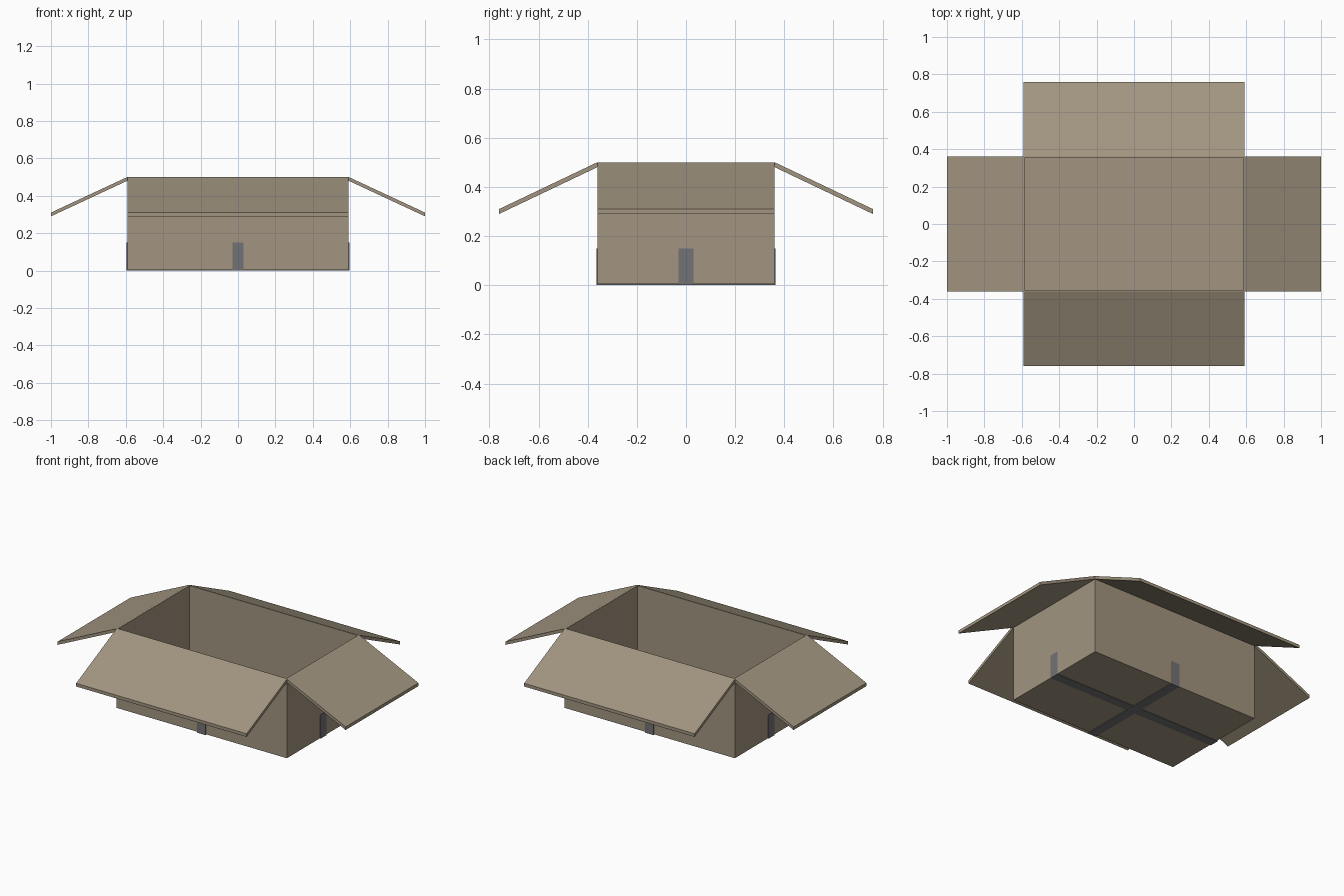
import bpy, bmesh
from math import pi
from mathutils import Matrix

if "Cube" in bpy.data.objects:
    bpy.data.objects.remove(bpy.data.objects["Cube"])

HX, HY, TOP, BASE = 0.592, 0.361, 0.5, 0.004


def material(name, rgb):
    m = bpy.data.materials.new(name)
    m.diffuse_color = (*rgb, 1)
    m.use_nodes = True
    m.node_tree.nodes["Principled BSDF"].inputs["Base Color"].default_value = m.diffuse_color
    return m


card = material("cardboard", (0.36, 0.30, 0.215))
grey = material("tape_grey", (0.17, 0.17, 0.18))


def finish(name, bm, mat):
    bmesh.ops.recalc_face_normals(bm, faces=bm.faces)
    me = bpy.data.meshes.new(name)
    bm.to_mesh(me)
    bm.free()
    me.materials.append(mat)
    ob = bpy.data.objects.new(name, me)
    bpy.context.collection.objects.link(ob)
    return ob


def prism(name, profile, half_width, turn, mat):
    """Extrude an (outward, z) profile across its width, then turn it about z."""
    bm = bmesh.new()
    face = bm.faces.new([bm.verts.new((r, -half_width, z)) for r, z in profile])
    new = bmesh.ops.extrude_face_region(bm, geom=[face])["geom"]
    bmesh.ops.translate(bm, vec=(0, 2 * half_width, 0),
                        verts=[v for v in new if isinstance(v, bmesh.types.BMVert)])
    bm.transform(Matrix.Rotation(turn, 4, 'Z'))
    return finish(name, bm, mat)


# Open tray: cube with the top inset and pushed down to the floor
bm = bmesh.new()
bmesh.ops.create_cube(bm, size=1)
bm.transform(Matrix.Translation((0, 0, (TOP + BASE) / 2))
             @ Matrix.Diagonal((2 * HX, 2 * HY, TOP - BASE, 1)))
bm.faces.ensure_lookup_table()
lid = max(bm.faces, key=lambda f: f.calc_center_median().z)
bmesh.ops.inset_region(bm, faces=[lid], thickness=0.011)
floor = bmesh.ops.extrude_discrete_faces(bm, faces=[lid])["faces"][0]
bmesh.ops.translate(bm, vec=(0, 0, BASE + 0.012 - TOP), verts=floor.verts)
finish("box_body", bm, card)

# Four open flaps sloping outward from the rim
for i, side in enumerate(("right", "back", "left", "front")):
    hinge, half, tip = (HX, HY, 1.0) if i % 2 == 0 else (HY, HX, 0.76)
    profile = [(hinge, TOP), (tip, 0.31), (tip, 0.29), (hinge, TOP - 0.02)]
    prism(side + "_flap", profile, half, i * pi / 2, card)

# Two tape strips wrapping under the base and up opposite walls
for name, h, t, turn in (("long_tape", HX, 0.003, 0), ("cross_tape", HY, 0.004, pi / 2)):
    o = h + t
    z = BASE - t
    profile = [(-o, 0.15), (-o, z), (o, z), (o, 0.15),
               (h, 0.15), (h, BASE), (-h, BASE), (-h, 0.15)]
    prism(name, profile, 0.03, turn, grey)
